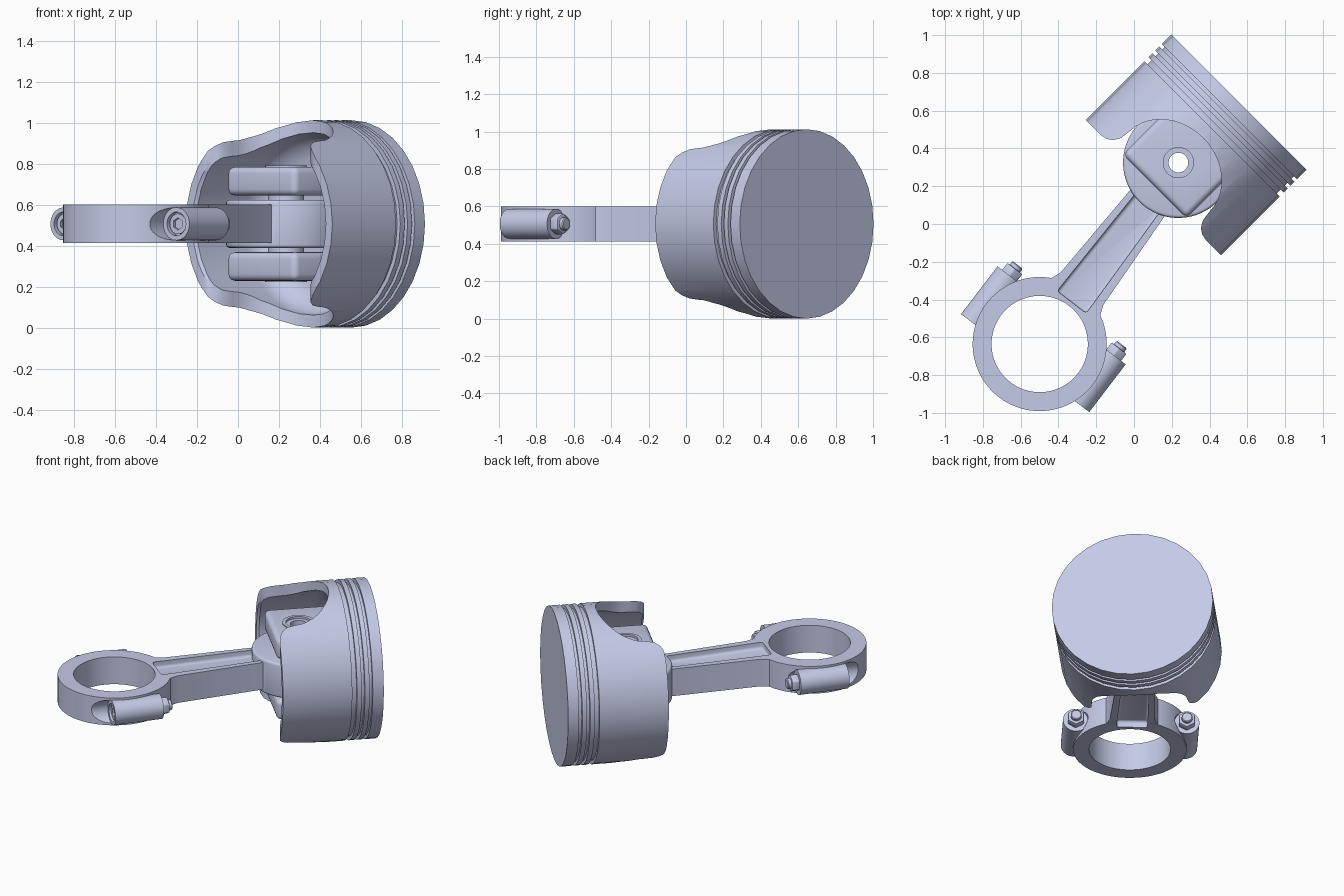
import bpy, bmesh
from math import radians, sin, cos, pi
from mathutils import Matrix, Vector

if "Cube" in bpy.data.objects:
    bpy.data.objects.remove(bpy.data.objects["Cube"])

metal = bpy.data.materials.new("pale_blue_grey_metal")
metal.use_nodes = True
colour = (0.591, 0.638, 0.855, 1)
metal.diffuse_color = colour
metal.node_tree.nodes["Principled BSDF"].inputs["Base Color"].default_value = colour

PIN = Vector((0.235, 0.325, 0.506))   # wrist pin centre, origin of both local frames
R = 0.506                             # piston radius


def make(name, bm):
    bmesh.ops.recalc_face_normals(bm, faces=bm.faces)
    me = bpy.data.meshes.new(name)
    bm.to_mesh(me)
    bm.free()
    me.materials.append(metal)
    ob = bpy.data.objects.new(name, me)
    bpy.context.collection.objects.link(ob)
    return ob


def cyl(name, r, axis, start, end, at=(0, 0, 0), seg=48):
    """Cylinder along local Y or Z between two positions."""
    bm = bmesh.new()
    rot = Matrix.Rotation(radians(-90), 4, 'X') if axis == 'Y' else Matrix()
    mid = Matrix.Translation((0, 0, (start + end) / 2))
    bmesh.ops.create_cone(bm, cap_ends=True, segments=seg, radius1=r, radius2=r,
                          depth=end - start, matrix=Matrix.Translation(at) @ rot @ mid)
    return make(name, bm)


def prism(name, pts, z0, z1):
    """Outline in local XY, extruded along Z."""
    bm = bmesh.new()
    face = bm.faces.new([bm.verts.new((x, y, z0)) for x, y in pts])
    ext = bmesh.ops.extrude_face_region(bm, geom=[face])
    bmesh.ops.translate(bm, vec=(0, 0, z1 - z0),
                        verts=[v for v in ext["geom"] if isinstance(v, bmesh.types.BMVert)])
    return make(name, bm)


def apply_modifiers(ob):
    bpy.context.view_layer.update()
    ev = ob.evaluated_get(bpy.context.evaluated_depsgraph_get())
    me = bpy.data.meshes.new_from_object(ev)
    ob.modifiers.clear()
    ob.data = me


def combine(ob, other, op='DIFFERENCE'):
    mod = ob.modifiers.new("combine", 'BOOLEAN')
    mod.operation, mod.solver, mod.object = op, 'EXACT', other
    apply_modifiers(ob)
    bpy.data.objects.remove(other)


def round_edges(ob, width, segments=3):
    mod = ob.modifiers.new("round", 'BEVEL')
    mod.width, mod.segments, mod.limit_method = width, segments, 'ANGLE'
    mod.angle_limit = radians(40)
    apply_modifiers(ob)
    return ob


# Piston shell: a turned profile with three ring grooves and a domed cavity
CROWN, SKIRT = 0.4525, -0.187
profile = [(0, CROWN), (R, CROWN)]
for top, bottom in ((0.07, 0.09), (0.12, 0.14), (0.17, 0.2)):
    profile += [(R, CROWN - top), (R - 0.022, CROWN - top),
                (R - 0.022, CROWN - bottom), (R, CROWN - bottom)]
profile += [(R, SKIRT), (R - 0.045, SKIRT), (R - 0.058, SKIRT + 0.015)]
for i in range(7):
    t = i / 6 * pi / 2
    profile.append((0.308 + 0.14 * cos(t), 0.165 + 0.14 * sin(t)))
profile.append((0, 0.305))
bm = bmesh.new()
vs = [bm.verts.new((r, a, 0)) for r, a in profile]
edges = [bm.edges.new(p) for p in zip(vs, vs[1:])]
bmesh.ops.spin(bm, geom=vs + edges, cent=(0, 0, 0), axis=(0, 1, 0),
               angle=2 * pi, steps=32, use_merge=True)
bmesh.ops.remove_doubles(bm, verts=bm.verts, dist=0.0005)
piston = make("piston", bm)

# Arched cut-outs over both ends of the pin
side = [(0.40, -0.3), (0.40, -0.188), (0.36, -0.181), (0.33, -0.162), (0.308, -0.125)]
arch = [(0.3 * cos(i * pi / 20), -0.07 + 0.255 * sin(i * pi / 20)) for i in range(21)]
combine(piston, prism("arch_cutter", side + arch + [(-x, y) for x, y in reversed(side)], -1, 1))
piston_parts = [piston]

# Pin bosses and retaining rings
for s, label in ((1, "upper"), (-1, "lower")):
    z0, z1 = sorted((s * 0.138, s * 0.278))
    outline = [(-0.238, -0.178), (0.238, -0.178), (0.238, 0.33), (-0.238, 0.33)]
    boss = round_edges(prism(label + "_pin_boss", outline, z0, z1), 0.032, 4)
    combine(boss, cyl("bore", 0.088, 'Z', -1, 1))
    z0, z1 = sorted((s * 0.262, s * 0.284))
    ring = cyl(label + "_retaining_ring", 0.102, 'Z', z0, z1)
    combine(ring, cyl("bore", 0.08, 'Z', -1, 1))
    piston_parts += [boss, ring]

# Hollow wrist pin
pin = cyl("wrist_pin", 0.088, 'Z', -0.27, 0.27)
combine(pin, cyl("bore", 0.052, 'Z', -1, 1))
piston_parts.append(pin)

# Connecting rod: big end ring, tapered shank with pockets, small end
BIG = -1.209
rod = cyl("connecting_rod", 0.355, 'Z', -0.094, 0.094, (0, BIG, 0), 64)
half = [(0.215, -0.96), (0.165, -0.9), (0.142, -0.84), (0.115, -0.28), (0.11, -0.1)]
shank = prism("shank", half + [(-x, y) for x, y in reversed(half)], -0.0935, 0.0935)
combine(rod, shank, 'UNION')
for s in (1, -1):
    z0, z1 = sorted((s * 0.05, s * 0.2))
    outline = [(-0.097, -0.93), (0.097, -0.93), (0.078, -0.15), (-0.078, -0.15)]
    combine(rod, round_edges(prism("pocket_cutter", outline, z0, z1), 0.018))
small_end = round_edges(cyl("small_end", 0.293, 'Z', -0.117, 0.117, seg=64), 0.015)
combine(rod, small_end, 'UNION')
combine(rod, cyl("pin_bore", 0.087, 'Z', -1, 1))

# Bolt sleeves either side of the big end, with clearance below and above
BOLT = 0.347
rod_parts = [rod]
for s, label in ((1, "left"), (-1, "right")):
    at = (s * BOLT, BIG, 0)
    combine(rod, cyl("head_clearance", 0.081, 'Y', -0.6, -0.126, at))
    combine(rod, cyl("nut_clearance", 0.075, 'Y', 0.19, 0.3, at))
    combine(rod, cyl("sleeve", 0.08, 'Y', -0.127, 0.191, at), 'UNION')
    combine(rod, cyl("counterbore", 0.058, 'Y', -0.2, -0.1, at, 32))

    # Socket head, hexagonal nut and bolt tip
    head = cyl(label + "_bolt_head", 0.05, 'Y', -0.115, -0.09, at, 32)
    combine(head, cyl("hex_socket", 0.03, 'Y', -0.2, -0.1, at, 6))
    nut = round_edges(cyl(label + "_nut", 0.057, 'Y', 0.185, 0.238, at, 6), 0.006, 2)
    tip = round_edges(cyl(label + "_bolt_tip", 0.034, 'Y', 0.2, 0.262, at, 24), 0.005, 1)
    rod_parts += [head, nut, tip]
combine(rod, cyl("crank_bore", 0.255, 'Z', -1, 1, (0, BIG, 0), 64))

# Place both assemblies about the pin and shade
for parts, angle in ((piston_parts, -45), (rod_parts, -37.4)):
    for ob in parts:
        ob.location = PIN
        ob.rotation_euler.z = radians(angle)
bpy.ops.object.select_all(action='DESELECT')
for ob in piston_parts + rod_parts:
    ob.select_set(True)
bpy.context.view_layer.objects.active = piston
bpy.ops.object.shade_smooth_by_angle(angle=radians(32))
